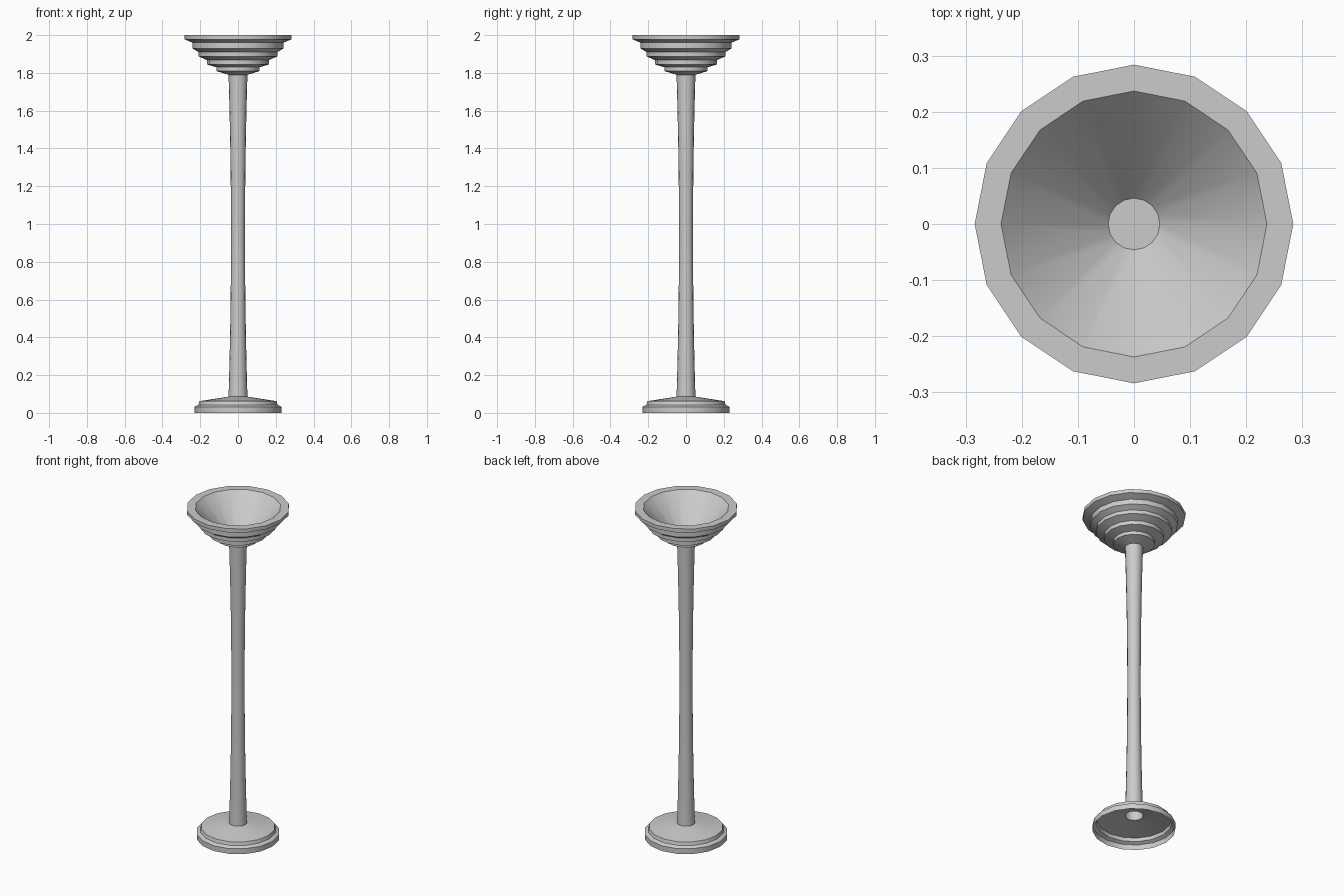
import bpy, bmesh, math

if "Cube" in bpy.data.objects:
    bpy.data.objects.remove(bpy.data.objects["Cube"])

SIDES = 16


def lathe(name, profile, cap_end=False):
    """Spin a (radius, height) profile around z into an open shell."""
    bm = bmesh.new()
    rings = []
    for r, z in profile:
        rings.append([bm.verts.new((r * math.cos(2 * math.pi * i / SIDES),
                                    r * math.sin(2 * math.pi * i / SIDES), z))
                      for i in range(SIDES)])
    for a, b in zip(rings, rings[1:]):
        for i in range(SIDES):
            j = (i + 1) % SIDES
            bm.faces.new((a[i], a[j], b[j], b[i]))
    if cap_end:
        bm.faces.new(rings[-1])
    me = bpy.data.meshes.new(name)
    bm.to_mesh(me)
    bm.free()
    ob = bpy.data.objects.new(name, me)
    bpy.context.collection.objects.link(ob)
    bpy.ops.object.select_all(action='DESELECT')
    ob.select_set(True)
    bpy.context.view_layer.objects.active = ob
    bpy.ops.object.shade_smooth_by_angle(angle=math.radians(30))
    return ob


# Stepped foot: thin shell, open underneath
lathe("base", [(0.23, 0), (0.23, 0.032), (0.21, 0.042), (0.205, 0.062),
               (0.05, 0.086)])

# Hollow pole with a gentle waist at mid height
bottom, top, steps = 0.086, 1.79, 10
pole = []
for k in range(steps + 1):
    t = k / steps
    pole.append((0.037 + 0.013 * (2 * t - 1) ** 2, bottom + (top - bottom) * t))
lathe("pole", pole)

# Stepped bowl: outer tiers, flat rim, conical inside and small flat floor
tiers = [(0.115, 1.81, 1.83), (0.165, 1.845, 1.868), (0.21, 1.888, 1.91),
         (0.242, 1.93, 1.96), (0.284, 1.978, 2.0)]
bowl = [(0.05, 1.79)]
for r, low, high in tiers:
    bowl += [(r, low), (r, high)]
bowl += [(0.237, 2.0), (0.046, 1.80)]
lathe("bowl", bowl, cap_end=True)
